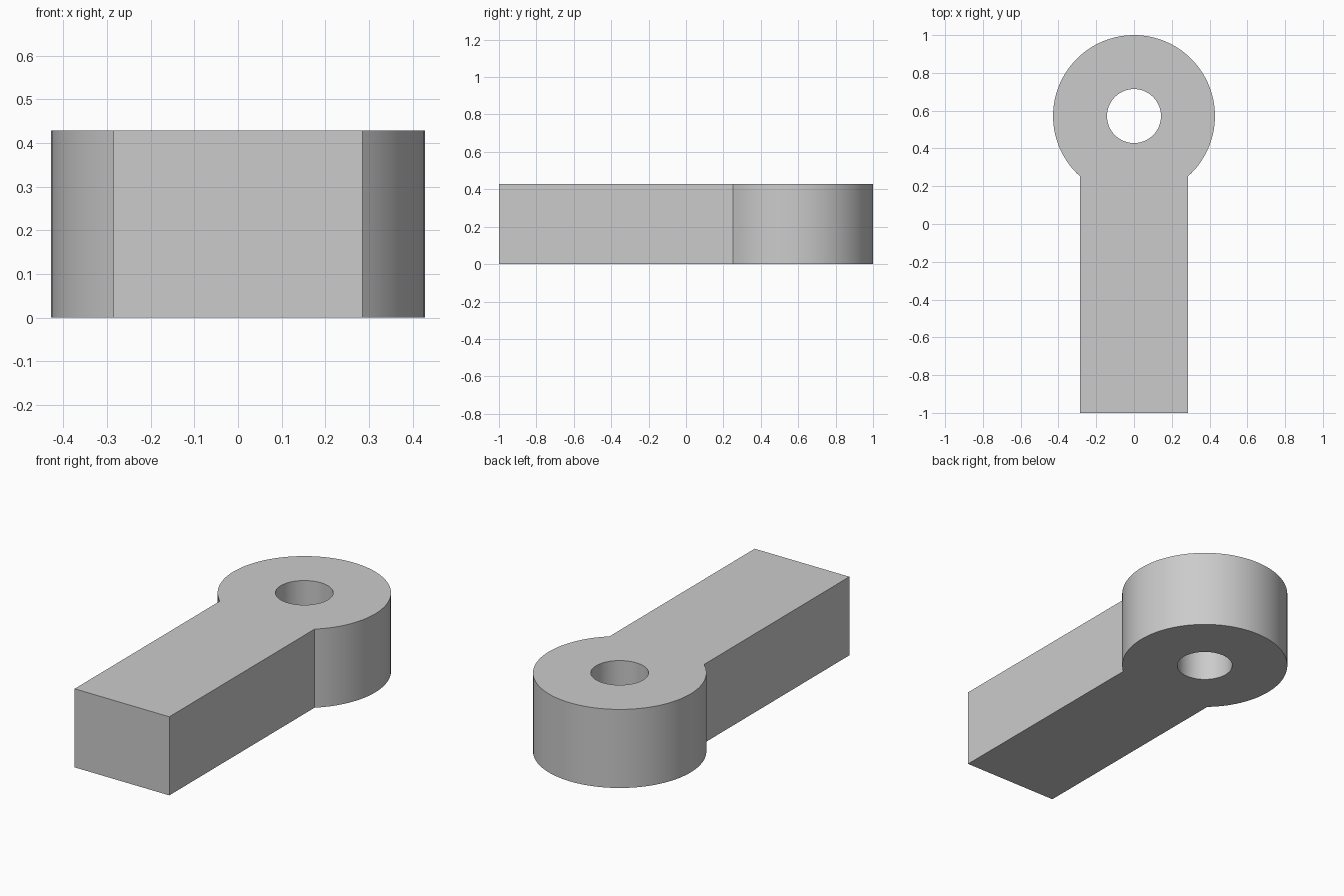
import bpy, bmesh, math
from mathutils import Vector

if "Cube" in bpy.data.objects:
    bpy.data.objects.remove(bpy.data.objects["Cube"], do_unlink=True)

UNIT = 1 / 7
HEIGHT = 3 * UNIT
EYE_RADIUS = 3 * UNIT
HOLE_RADIUS = UNIT
HALF_WIDTH = 2 * UNIT
EYE_Y = 1 - EYE_RADIUS


def arc(radius, start, end, steps):
    """Points on an arc around the eye centre, both ends included."""
    angles = [start + (end - start) * i / steps for i in range(steps + 1)]
    return [(radius * math.cos(a), EYE_Y + radius * math.sin(a)) for a in angles]


def add_loop(bm, points):
    verts = [bm.verts.new((x, y, 0)) for x, y in points]
    return [bm.edges.new((v, verts[i - 1])) for i, v in enumerate(verts)]


# Grey material
grey = bpy.data.materials.new("plain grey")
grey.use_nodes = True
colour = (0.6, 0.6, 0.6, 1)
grey.diffuse_color = colour
grey.node_tree.nodes["Principled BSDF"].inputs["Base Color"].default_value = colour

# Outline: square shank running into the round eye, plus the pin hole
join = math.acos(HALF_WIDTH / EYE_RADIUS)
outline = [(-HALF_WIDTH, -1), (HALF_WIDTH, -1)]
outline += arc(EYE_RADIUS, -join, math.pi + join, 80)
hole = arc(HOLE_RADIUS, 0, math.tau, 64)[:-1]

# Fill the profile and raise it to full height
bm = bmesh.new()
edges = add_loop(bm, outline) + add_loop(bm, hole)
bmesh.ops.triangle_fill(bm, edges=edges, use_beauty=True, normal=Vector((0, 0, 1)))
raised = bmesh.ops.extrude_face_region(bm, geom=bm.faces[:], use_keep_orig=True)
top = [g for g in raised["geom"] if isinstance(g, bmesh.types.BMVert)]
bmesh.ops.translate(bm, verts=top, vec=(0, 0, HEIGHT))
bmesh.ops.recalc_face_normals(bm, faces=bm.faces[:])

mesh = bpy.data.meshes.new("eye_bar")
bm.to_mesh(mesh)
bm.free()
mesh.materials.append(grey)
bar = bpy.data.objects.new("eye_bar", mesh)
bpy.context.collection.objects.link(bar)

# Smooth round walls, crisp rims and corners
bpy.ops.object.select_all(action="DESELECT")
bar.select_set(True)
bpy.context.view_layer.objects.active = bar
bpy.ops.object.shade_smooth_by_angle(angle=math.radians(30))
